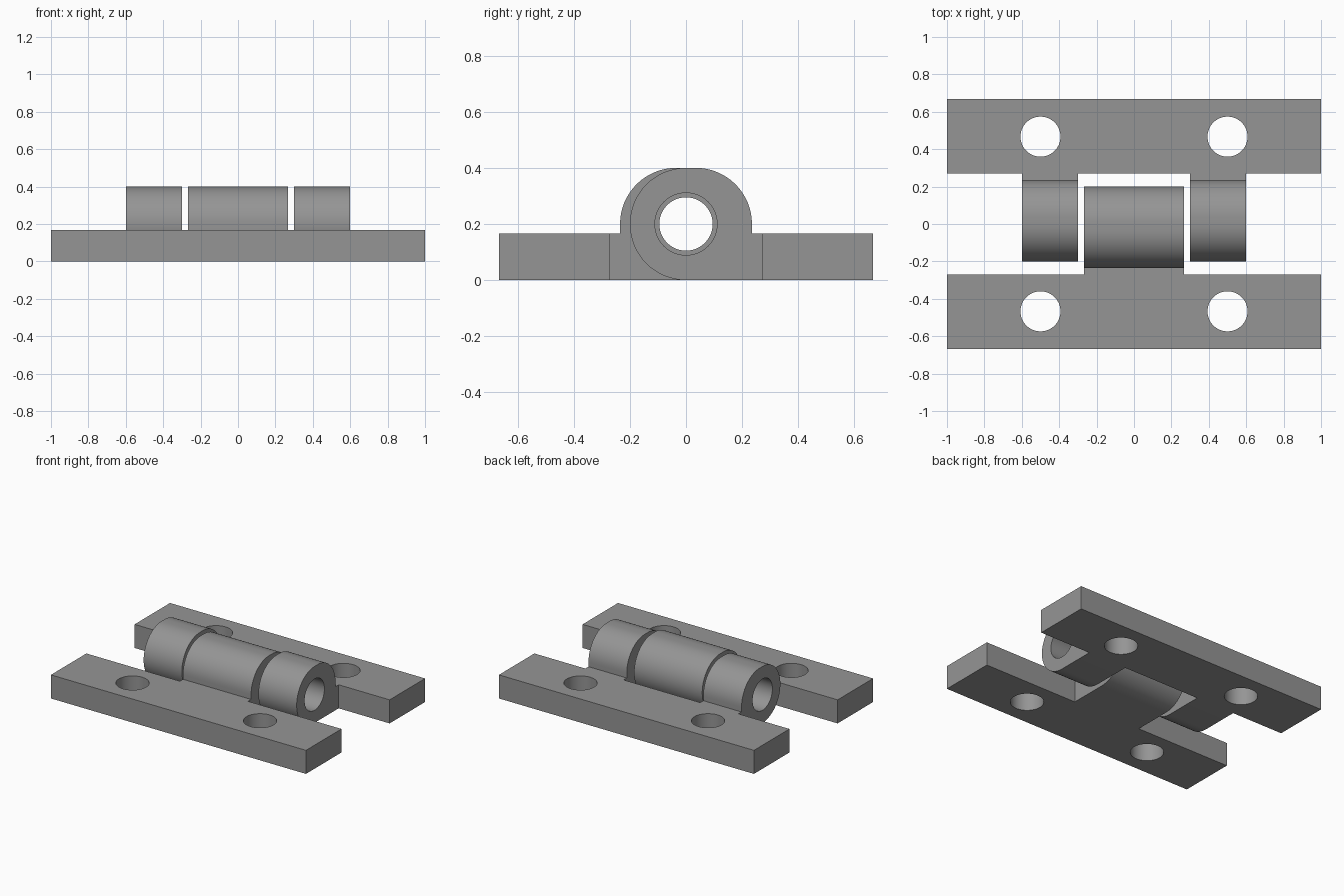
import bpy, bmesh, math
from mathutils import Matrix, Vector

if "Cube" in bpy.data.objects:
    bpy.data.objects.remove(bpy.data.objects["Cube"])

THICK = 0.167          # leaf thickness
AXIS_Z = 0.2           # pin axis height
R = 0.2                # knuckle radius
INNER, OUTER = 0.27, 0.667

steel = bpy.data.materials.new("grey steel")
steel.diffuse_color = (0.3, 0.3, 0.3, 1)
steel.use_nodes = True
steel.node_tree.nodes["Principled BSDF"].inputs["Base Color"].default_value = steel.diffuse_color


def mesh_object(name, bm):
    bmesh.ops.recalc_face_normals(bm, faces=bm.faces)
    me = bpy.data.meshes.new(name)
    bm.to_mesh(me)
    bm.free()
    me.materials.append(steel)
    ob = bpy.data.objects.new(name, me)
    bpy.context.collection.objects.link(ob)
    return ob


def prism(name, points, direction):
    """Extrude a closed 3D outline along a vector."""
    bm = bmesh.new()
    face = bm.faces.new([bm.verts.new(p) for p in points])
    ext = bmesh.ops.extrude_face_region(bm, geom=[face])
    bmesh.ops.translate(bm, vec=Vector(direction),
                        verts=[v for v in ext["geom"] if isinstance(v, bmesh.types.BMVert)])
    return mesh_object(name, bm)


def cylinder(name, radius, depth, centre, along_x=False):
    bm = bmesh.new()
    rot = Matrix.Rotation(math.pi / 2, 4, 'Y') if along_x else Matrix()
    bmesh.ops.create_cone(bm, cap_ends=True, segments=64, radius1=radius, radius2=radius,
                          depth=depth, matrix=Matrix.Translation(centre) @ rot)
    return mesh_object(name, bm)


def combine(ob, other, operation):
    mod = ob.modifiers.new("combine", 'BOOLEAN')
    mod.operation, mod.solver, mod.object = operation, 'EXACT', other
    bpy.context.view_layer.objects.active = ob
    bpy.ops.object.modifier_apply(modifier=mod.name)
    bpy.data.objects.remove(other)


def knuckle(x0, x1, side):
    """Rounded barrel with a web reaching into the leaf on the given side."""
    n = 32
    pts = [(-R * math.sin(math.pi * i / n), AXIS_Z - R * math.cos(math.pi * i / n))
           for i in range(n + 1)]
    pts += [(0.035 + R * math.sin(math.pi / 2 * i / 16), AXIS_Z + R * math.cos(math.pi / 2 * i / 16))
            for i in range(17)]
    pts += [(0.235, THICK), (INNER + 0.05, THICK), (INNER + 0.05, 0)]
    return prism("knuckle", [(x0, side * y, z) for y, z in pts], (x1 - x0, 0, 0))


def leaf(name, side, spans, pin_radius):
    a, b = side * INNER, side * OUTER
    ob = prism(name, [(-1, a, 0), (1, a, 0), (1, b, 0), (-1, b, 0)], (0, 0, THICK))
    for x0, x1 in spans:
        combine(ob, knuckle(x0, x1, side), 'UNION')
    # Pin bore
    combine(ob, cylinder("bore", pin_radius, 3, (0, 0, AXIS_Z), True), 'DIFFERENCE')
    # Screw holes
    for x in (-0.5, 0.5):
        combine(ob, cylinder("screw_hole", 0.107, 1, (x, side * 0.467, 0.1)), 'DIFFERENCE')
    bpy.ops.object.select_all(action='DESELECT')
    ob.select_set(True)
    bpy.context.view_layer.objects.active = ob
    bpy.ops.object.shade_smooth_by_angle(angle=math.radians(30))


# Rear leaf carries two outer knuckles, front leaf the middle one
leaf("rear_leaf", 1, [(-0.6, -0.3), (0.3, 0.6)], 0.111)
leaf("front_leaf", -1, [(-0.267, 0.267)], 0.095)
